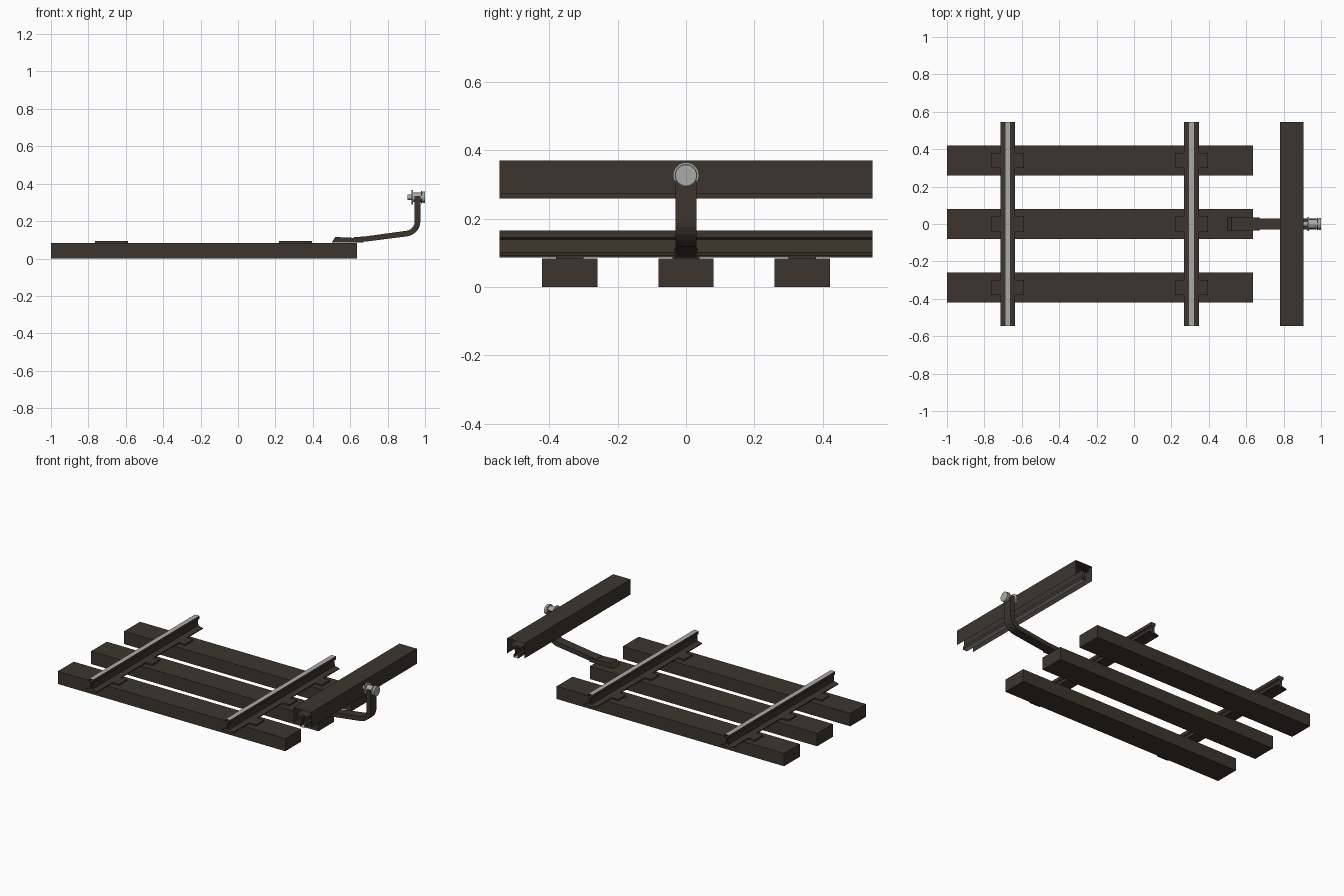
import bpy, bmesh, math
from mathutils import Matrix, Vector

if "Cube" in bpy.data.objects:
    bpy.data.objects.remove(bpy.data.objects["Cube"])


def material(name, rgb):
    m = bpy.data.materials.new(name)
    m.diffuse_color = (*rgb, 1)
    m.use_nodes = True
    m.node_tree.nodes["Principled BSDF"].inputs["Base Color"].default_value = m.diffuse_color
    return m


DARK = material("dark brown", (0.047, 0.036, 0.027))
STEEL = material("worn steel", (0.40, 0.40, 0.39))


def finish(name, bm, mats):
    mesh = bpy.data.meshes.new(name)
    bm.to_mesh(mesh)
    bm.free()
    for m in mats:
        mesh.materials.append(m)
    ob = bpy.data.objects.new(name, mesh)
    bpy.context.collection.objects.link(ob)
    return ob


def box(name, x0, x1, y0, y1, z0, z1):
    bm = bmesh.new()
    bmesh.ops.create_cube(bm, size=1)
    for v in bm.verts:
        v.co = Vector(((x0, x1)[v.co.x > 0], (y0, y1)[v.co.y > 0], (z0, z1)[v.co.z > 0]))
    return finish(name, bm, [DARK])


def extrude_y(name, pts, half, closed=True, capped=False, steel_z=None):
    """Sweep an x-z profile along y; faces lying at steel_z become worn steel."""
    bm = bmesh.new()
    a = [bm.verts.new((x, -half, z)) for x, z in pts]
    b = [bm.verts.new((x, half, z)) for x, z in pts]
    n = len(pts)
    for i in range(n if closed else n - 1):
        j = (i + 1) % n
        bm.faces.new((a[i], b[i], b[j], a[j]))
    if capped:
        bm.faces.new(a)
        bm.faces.new(b[::-1])
        bmesh.ops.recalc_face_normals(bm, faces=bm.faces[:])
    if steel_z is not None:
        for f in bm.faces:
            if all(abs(v.co.z - steel_z) < 1e-4 for v in f.verts):
                f.material_index = 1
    return finish(name, bm, [DARK, STEEL])


# Three sleepers with tie plates
for i, y in enumerate((-0.34, 0, 0.34)):
    box(f"sleeper_{i}", -1, 0.635, y - 0.081, y + 0.081, 0, 0.083)
    for j, x in enumerate((-0.677, 0.308)):
        box(f"tie_plate_{i}_{j}", x - 0.088, x + 0.088, y - 0.04, y + 0.04, 0.08, 0.093)

# Rail profile: half outline as (half width, height), mirrored; ends are open
half = [(0.040, 0), (0.040, 0.006), (0.008, 0.014), (0.006, 0.052), (0.016, 0.058), (0.016, 0.078)]


def rail(name, cx, z, up):
    pts = [(cx + w, z + up * h) for w, h in half] + [(cx - w, z + up * h) for w, h in half[::-1]]
    if up > 0:
        pts.reverse()
    extrude_y(name, pts[::-1], 0.545, steel_z=z + up * 0.078)


rail("left_rail", -0.675, 0.087, 1)
rail("right_rail", 0.307, 0.087, 1)
rail("conductor_rail", 0.843, 0.337, -1)

# Open channel cover over the conductor rail
cover = [(0.905, 0.272), (0.905, 0.37), (0.78, 0.37), (0.78, 0.272)]
extrude_y("conductor_cover", cover[::-1], 0.545, closed=False)

# Bracket: foot, sloping arm and bent upright
extrude_y("bracket_foot", [(0.50, 0.085), (0.67, 0.085), (0.67, 0.108), (0.52, 0.115)], 0.034, capped=True)
arc = [(math.cos(math.radians(t)), math.sin(math.radians(t))) for t in range(-80, 1, 16)]
outer = [(0.895 + 0.08 * c, 0.198 + 0.08 * s) for c, s in arc]
inner = [(0.895 + 0.05 * c, 0.198 + 0.05 * s) for c, s in arc]
arm = [(0.62, 0.087), (0.68, 0.09)] + outer + [(0.975, 0.335), (0.945, 0.335)]
arm += inner[::-1] + [(0.68, 0.118), (0.62, 0.114)]
extrude_y("bracket_arm", arm, 0.030, capped=True)

# Fixing bolt along x: stub, washer, sleeve, collar and head
for name, x0, x1, r, n in (("bolt_stub", 0.905, 0.945, 0.014, 16), ("bolt_washer", 0.928, 0.936, 0.038, 24),
                           ("bolt_sleeve", 0.936, 0.986, 0.025, 24), ("bolt_collar", 0.978, 0.984, 0.033, 24),
                           ("bolt_head", 0.986, 1.0, 0.031, 24)):
    bm = bmesh.new()
    place = Matrix.Translation(((x0 + x1) / 2, 0, 0.327)) @ Matrix.Rotation(math.pi / 2, 4, 'Y')
    bmesh.ops.create_cone(bm, cap_ends=True, segments=n, radius1=r, radius2=r, depth=x1 - x0, matrix=place)
    finish(name, bm, [STEEL])
